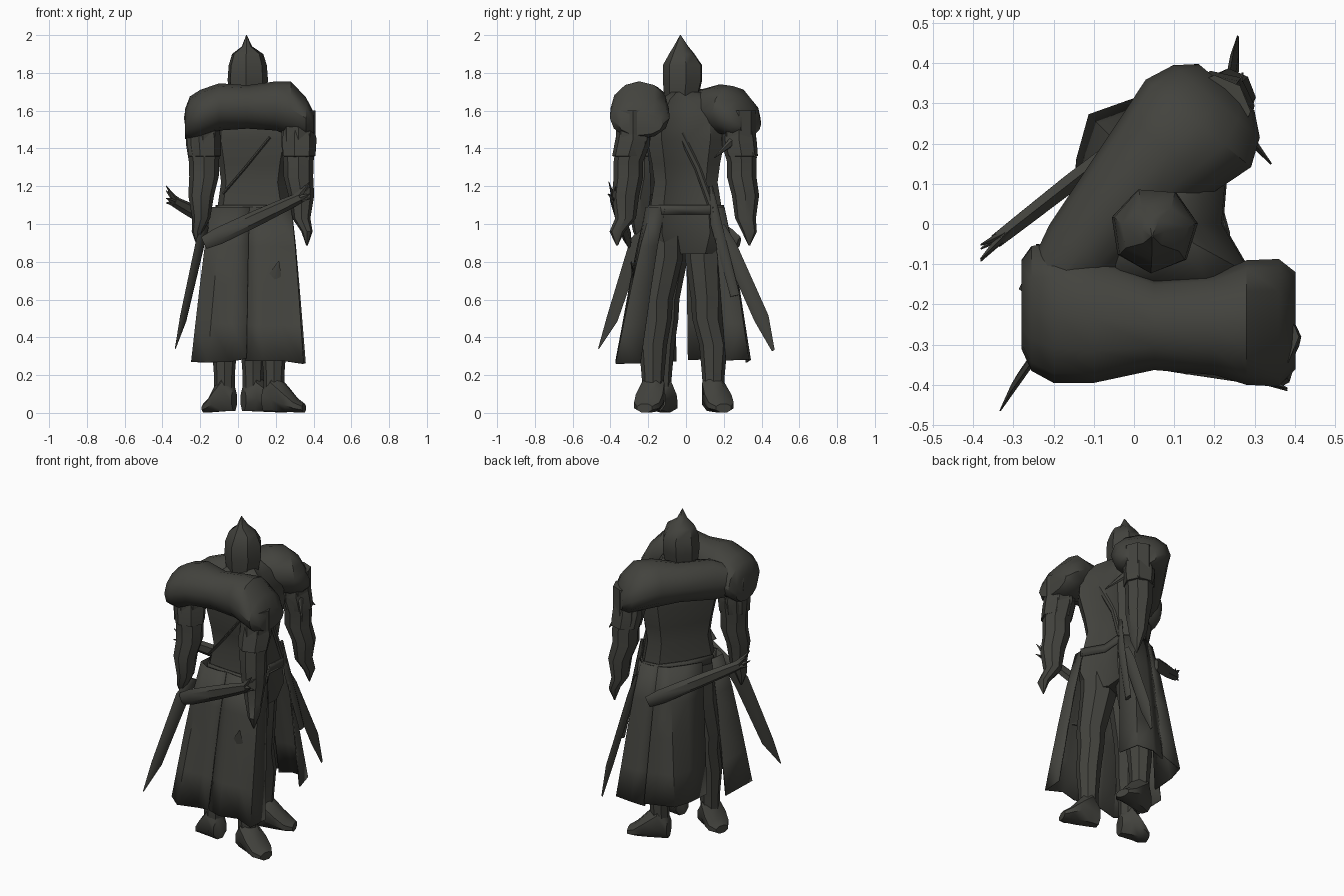
import bpy, bmesh, math, random
from mathutils import Vector as V

random.seed(4)
iron = bpy.data.materials.new("dark iron")
iron.diffuse_color = (0.056, 0.056, 0.048, 1)
X, Y, Z = V((1, 0, 0)), V((0, 1, 0)), V((0, 0, 1))


def finish(name, bm, thick=0, angle=40):
    bmesh.ops.recalc_face_normals(bm, faces=bm.faces)
    me = bpy.data.meshes.new(name)
    bm.to_mesh(me)
    bm.free()
    ob = bpy.data.objects.new(name, me)
    bpy.context.collection.objects.link(ob)
    me.materials.append(iron)
    if thick:
        s = ob.modifiers.new("thickness", 'SOLIDIFY')
        s.thickness, s.offset = thick, 0
    bpy.ops.object.select_all(action='DESELECT')
    ob.select_set(True)
    bpy.context.view_layer.objects.active = ob
    bpy.ops.object.shade_smooth_by_angle(angle=math.radians(angle))
    return ob


def loft(name, rings, a=X, b=Y, sides=8, turn=0.0):
    """Skin elliptical rings (x, y, z, radius along a, radius along b)."""
    bm = bmesh.new()
    loops = []
    for x, y, z, ra, rb in rings:
        loops.append([bm.verts.new(V((x, y, z)) + a * ra * math.cos(t) + b * rb * math.sin(t))
                      for t in (turn + 2 * math.pi * i / sides for i in range(sides))])
    for p, q in zip(loops, loops[1:]):
        for i in range(sides):
            j = (i + 1) % sides
            bm.faces.new((p[i], p[j], q[j], q[i]))
    bm.faces.new(loops[0])
    bm.faces.new(loops[-1])
    return finish(name, bm)


def sheet(name, top, low, z0, z1, rows=4, thick=0.008, rag=0.025):
    """Cloth panel between an upper and a lower plan curve."""
    bm = bmesh.new()
    grid = []
    for r in range(rows + 1):
        t = r / rows
        row = []
        for (ax, ay), (bx, by) in zip(top, low):
            z = z0 + (z1 - z0) * t + (random.uniform(0, rag) if r == rows else 0)
            s = t ** 0.85
            row.append(bm.verts.new((ax + (bx - ax) * s, ay + (by - ay) * s, z)))
        grid.append(row)
    for p, q in zip(grid, grid[1:]):
        for i in range(len(p) - 1):
            bm.faces.new((p[i], p[i + 1], q[i + 1], q[i]))
    return finish(name, bm, thick)


def bar(name, pts, up=Z, sides=6):
    """Long part along points (x, y, z, half height, half thickness)."""
    d = (V(pts[-1][:3]) - V(pts[0][:3])).normalized()
    side = d.cross(up).normalized()
    return loft(name, pts, side.cross(d), side, sides)


# helmet with a spike
loft("helmet", [(0.05, -0.02, 1.58, .08, .08), (0.05, -0.02, 1.7, .1, .098),
                (0.05, -0.015, 1.76, .11, .108), (0.05, -0.015, 1.84, .104, .108),
                (0.05, -0.02, 1.9, .085, .07), (0.047, -0.025, 1.94, .028, .04),
                (0.045, -0.03, 2.0, .002, .002)], sides=7, turn=0.15)

# torso: three-cornered rings, each joining the three hips and shoulders
bm = bmesh.new()
loops = []
corners = [(-.17, -.10), (-.14, -.17), (.0, -.185), (.17, -.19), (.22, -.12), (.15, .0),
           (.16, .12), (.10, .19), (.0, .18), (-.10, .05)]
for z, s in ((.84, .85), (.95, 1.06), (1.08, 1.0), (1.22, .88), (1.32, .95), (1.45, 1.08),
             (1.56, 1.05), (1.66, .7), (1.7, .4)):
    loops.append([bm.verts.new((.06 + x * s, y * s, z)) for x, y in corners])
for p, q in zip(loops, loops[1:]):
    for i in range(10):
        j = (i + 1) % 10
        bm.faces.new((p[i], p[j], q[j], q[i]))
bm.faces.new(loops[0])
bm.faces.new(loops[-1])
finish("torso", bm)

# belt around the waist
ring = [(.06 + x * 1.03, y * 1.03) for x, y in corners]
sheet("belt", ring + ring[:1], ring + ring[:1], 1.1, 1.05, 1, .01, 0)

# shoulder mantles, front and back-left
loft("front_mantle", [(-.28, -.2, 1.53, .11, .08), (-.255, -.21, 1.56, .155, .115),
                      (-.2, -.22, 1.58, .175, .13), (-.1, -.235, 1.62, .16, .125),
                      (.05, -.25, 1.62, .113, .115), (.2, -.25, 1.625, .125, .13),
                      (.28, -.245, 1.61, .155, .145), (.36, -.245, 1.56, .158, .11),
                      (.402, -.24, 1.53, .12, .06)], Y, Z, 12)
diag = V((.77, -.64, 0))
loft("back_mantle", [(-.24, -.2, 1.56, .06, .08), (-.13, -.07, 1.59, .105, .12),
                     (.0, .09, 1.6, .125, .115), (.09, .18, 1.605, .15, .135),
                     (.16, .25, 1.595, .17, .135), (.205, .305, 1.56, .14, .11),
                     (.23, .34, 1.53, .09, .06)], diag, Z, 12)

# arms with flared cuffs and pointed hands
arms = {"left": [(-.185, -.21), (-.18, -.22), (-.195, -.24), (-.215, -.24)],
        "right": [(.32, -.28), (.32, -.305), (.335, -.32), (.365, -.365)],
        "back": [(.2, .28), (.21, .295), (.235, .315), (.26, .335)]}
for side, (p, e, w, h) in arms.items():
    loft(side + "_arm", [(*p, 1.6, .09, .09), (*p, 1.42, .09, .09), (*e, 1.33, .08, .078),
                         (*e, 1.25, .078, .078), (*w, 1.15, .068, .072), (*w, 1.03, .048, .055),
                         (*h, .96, .03, .04), (*h, .885, .004, .004)])
    loft(side + "_cuff", [(*p, 1.52, .08, .08), (*p, 1.45, .096, .096), (*e, 1.36, .09, .088),
                          (*e, 1.35, .05, .05)], sides=7)

# spiky cuff on the back arm
for k, (x, y) in enumerate(((.34, .15), (.27, .375))):
    bar("back_cuff_point_%d" % k, [(.24, .27, 1.46, .03, .02), (x, y, 1.35, .003, .003)])

# legs and boots
legs = {"left": ((-.02, -.09), (-.06, -.12), (-.072, -.135), (-.165, -.105)),
        "right": ((.17, -.115), (.19, -.155), (.19, -.175), (.335, -.215)),
        "back": ((.08, .095), (.08, .112), (.08, .145), (.24, .195))}
for side, (hip, knee, ank, toe) in legs.items():
    loft(side + "_leg", [(*hip, 1.0, .1, .1), (*hip, .82, .105, .1), (*knee, .6, .08, .085),
                         (*knee, .5, .072, .08), (*ank, .36, .068, .075), (*ank, .2, .055, .06),
                         (*ank, .1, .055, .055)])
    d = (V(toe) - V(ank)).normalized()
    f, s = V((d.x, d.y, 0)), V((-d.y, d.x, 0))
    mid = (V(ank) + V(toe)) / 2
    loft(side + "_boot", [(*(V(ank) - d * .055), .07, .05, .065), (*V(ank), .115, .068, .115),
                          (*mid, .07, .08, .07), (*(mid * .35 + V(toe) * .65), .04, .075, .04),
                          (*(V(toe) + d * .015), .025, .045, .025)], s, Z, 8, math.pi / 8)

# long coat panels around the legs
sheet("front_coat_left", [(-.13, -.07), (-.14, -.16), (-.08, -.2), (.0, -.205), (.06, -.2)],
      [(-.24, -.05), (-.245, -.3), (-.16, -.37), (-.04, -.34), (.045, -.36)], 1.09, .265)
sheet("front_coat_right", [(.04, -.19), (.12, -.205), (.2, -.21), (.28, -.18), (.28, -.11)],
      [(.04, -.34), (.13, -.37), (.24, -.34), (.345, -.37), (.355, -.24)], 1.09, .255)
sheet("back_coat_left", [(-.11, .0), (-.06, .08), (.0, .16), (.06, .19)],
      [(-.15, .01), (-.14, .16), (-.11, .27), (.06, .33)], 1.09, .265)
sheet("back_coat_right", [(.05, .18), (.1, .2), (.17, .2), (.23, .14)],
      [(.06, .32), (.14, .34), (.25, .33), (.28, .21)], 1.09, .265)

# small torn flap on the front coat
bar("torn_flap", [(.19, -.275, .7, .045, .008), (.215, -.29, .8, .004, .004)], X, 4)

# hanging blades
bar("front_blade", [(-.17, -.2, .99, .03, .01), (-.2, -.26, .9, .045, .012),
                    (-.29, -.39, .5, .035, .01), (-.332, -.463, .34, .003, .002)], V((.6, 1, 0)))
bar("back_blade", [(.21, .18, .99, .025, .012), (.22, .23, .88, .04, .015),
                   (.25, .4, .5, .04, .012), (.258, .462, .33, .008, .003)], Y)
bar("side_blade", [(.21, .13, 1.2, .012, .01), (.23, .16, 1.0, .03, .012),
                   (.26, .26, .62, .025, .01)], Y)

# slung scabbards ending in spiky hilts
for name, lo, hi in (("front", V((-.18, -.3, .9)), V((.33, -.385, 1.14))),
                     ("back", V((.07, .28, .9)), V((-.34, -.04, 1.12)))):
    def at(t):
        return lo.lerp(hi, t)
    bar(name + "_scabbard", [(*at(0), .035, .012), (*at(.15), .045, .022), (*at(.55), .042, .025),
                             (*at(.85), .035, .022), (*at(1), .028, .02)])
    for i, (dz, dy) in enumerate(((.06, -.015), (.035, .02), (-.005, -.02), (-.03, .01))):
        tip = at(1.1) + V((0, dy, dz))
        bar(name + "_hilt_spike_%d" % i, [(*at(.8), .022, .015), (*at(.95).lerp(tip, .3), .018, .01),
                                          (*tip, .002, .002)], sides=4)

# crossing chest straps
bar("front_strap", [(.17, -.195, 1.46, .018, .008), (.04, -.175, 1.3, .018, .008),
                    (-.08, -.17, 1.16, .018, .008)], Y)
bar("side_strap", [(.23, -.03, 1.48, .018, .01), (.205, .06, 1.3, .018, .01),
                   (.22, .15, 1.05, .018, .01)], Y)
